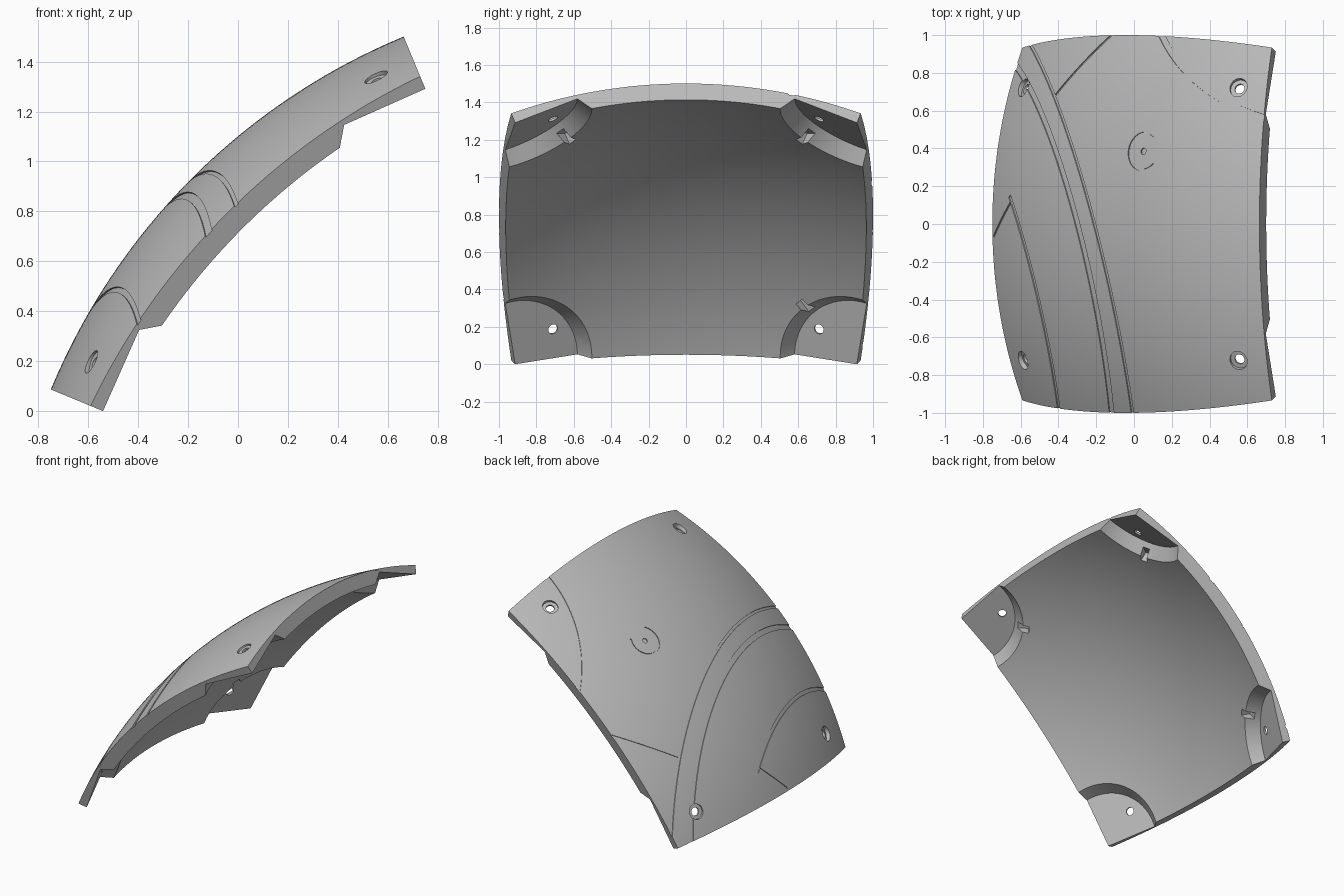
import bpy, bmesh, math
from mathutils import Vector, Matrix

if "Cube" in bpy.data.objects:
    bpy.data.objects.remove(bpy.data.objects["Cube"], do_unlink=True)

# Spherical shell: the patch spans 45 degrees both ways about its sphere centre
R, R_IN, HALF = 2.613, 2.519, math.radians(22.5)
CENTRE = Vector((1.664, 0, -0.9135))
N = Vector((-1, 0, 1)).normalized()
U = Vector((1, 0, 1)).normalized()
V = Vector((0, 1, 0))


def direction(n, u, v):
    return N * n + U * u + V * v


def on_sphere(x, y):
    dx = x - CENTRE.x
    return Vector((dx, y, math.sqrt(R * R - dx * dx - y * y)))


def make_object(name, bm):
    bmesh.ops.recalc_face_normals(bm, faces=bm.faces)
    mesh = bpy.data.meshes.new(name)
    bm.to_mesh(mesh)
    bm.free()
    obj = bpy.data.objects.new(name, mesh)
    bpy.context.collection.objects.link(obj)
    return obj


# Curved panel
def build_panel(steps=56):
    bm = bmesh.new()
    layers = []
    for radius in (R, R_IN):
        rows = []
        for i in range(steps + 1):
            a = math.tan(HALF * (2 * i / steps - 1))
            row = []
            for j in range(steps + 1):
                b = math.tan(HALF * (2 * j / steps - 1))
                row.append(bm.verts.new(CENTRE + direction(1, a, b).normalized() * radius))
            rows.append(row)
        layers.append(rows)
    for g in layers:
        for i in range(steps):
            for j in range(steps):
                bm.faces.new((g[i][j], g[i + 1][j], g[i + 1][j + 1], g[i][j + 1]))
    o, k = layers
    for e in (0, steps):
        for i in range(steps):
            bm.faces.new((o[i][e], o[i + 1][e], k[i + 1][e], k[i][e]))
            bm.faces.new((o[e][i], o[e][i + 1], k[e][i + 1], k[e][i]))
    return make_object("curved_panel", bm)


panel = build_panel()


def cut(cutter):
    cutter.hide_render = True
    mod = panel.modifiers.new("cut", 'BOOLEAN')
    mod.operation, mod.solver, mod.object = 'DIFFERENCE', 'EXACT', cutter
    bpy.context.view_layer.objects.active = panel
    bpy.ops.object.modifier_apply(modifier=mod.name)
    bpy.data.objects.remove(cutter, do_unlink=True)


def cone_cut(name, base, axis, r_base, r_top, depth, segments=40):
    bm = bmesh.new()
    turn = axis.to_track_quat('Z', 'Y').to_matrix().to_4x4()
    bmesh.ops.create_cone(bm, cap_ends=True, segments=segments, radius1=r_base,
                          radius2=r_top, depth=depth,
                          matrix=Matrix.Translation(base + axis * depth / 2) @ turn)
    cut(make_object(name, bm))


# Corner pockets with flat floors, bolt holes and small relief notches
for su in (-1, 1):
    for sv in (-1, 1):
        axis = direction(1, 0.457 * su, 0.457 * sv).normalized()
        corner = CENTRE + direction(2.205, 0.913 * su, 0.913 * sv)
        cone_cut("pocket_cutter", corner - axis * 0.15, axis, 0.45, 0.36, 0.15, 96)
        seat = CENTRE + direction(2.35, 0.794 * su, 0.71 * sv)
        cone_cut("bolt_hole_cutter", seat - axis * 0.1, axis, 0.027, 0.027, 0.3)
        cone_cut("counterbore_cutter", seat + axis * 0.014, axis, 0.05, 0.05, 0.2)
        if su > 0 or sv > 0:
            inward = direction(0.543, -0.594 * su, -0.594 * sv).normalized()
            side = axis.cross(inward)
            basis = Matrix((inward, side, axis)).transposed().to_4x4()
            bm = bmesh.new()
            bmesh.ops.create_cube(bm, size=1, matrix=Matrix.Translation(
                corner + inward * 0.40 - axis * 0.085) @ basis
                @ Matrix.Diagonal((0.11, 0.05, 0.10, 1)))
            cut(make_object("notch_cutter", bm))


# Shallow channels swept round circles lying on the outer surface
def channel(start, axis, angle, width, overrun=0.0, depth=0.006):
    hub = axis * axis.dot(start)
    steps = 40
    bm = bmesh.new()
    rings = []
    for i in range(steps + 1):
        t = angle * (-overrun + (1 + 2 * overrun) * i / steps)
        spoke = Matrix.Rotation(t, 3, axis) @ (start - hub)
        up = (hub + spoke).normalized()
        side = axis.cross(spoke).cross(up).normalized() * width / 2
        rings.append([bm.verts.new(CENTRE + up * r + side * s) for r, s in
                      ((R - depth, -1), (R - depth, 1), (R + 0.02, 1), (R + 0.02, -1))])
    for a, b in zip(rings, rings[1:]):
        for k in range(4):
            m = (k + 1) % 4
            bm.faces.new((a[k], a[m], b[m], b[k]))
    bm.faces.new(rings[0])
    bm.faces.new(rings[-1])
    cut(make_object("channel_cutter", bm))


def channel_through(a, b, width, mid=None, overrun=0.0):
    p, q = on_sphere(*a), on_sphere(*b)
    if mid:
        m = on_sphere(*mid)
        axis = (m - p).cross(q - m).normalized()
    else:
        axis = p.cross(q).normalized()
    hub = axis * axis.dot(p)
    channel(p, axis, (p - hub).angle(q - hub), width, overrun)


channel_through((-0.55, 0.95), (-0.01, -0.99), 0.018, (-0.21, 0.0), 0.06)
channel_through((-0.62, 0.83), (-0.12, -0.99), 0.036, (-0.30, 0.0), 0.06)
channel_through((-0.65, 0.12), (-0.40, -0.97), 0.024, (-0.50, -0.43), 0.03)
channel_through((-0.65, 0.12), (-0.74, -0.06), 0.012, None, 0.04)
channel_through((-0.41, 0.69), (-0.13, 0.99), 0.012, None, 0.05)
channel_through((0.15, 0.99), (0.68, 0.565), 0.034, (0.36, 0.73), 0.05)

# Broken ring mark with a small dimple
spot = on_sphere(0.05, 0.385)
up = spot.normalized()
edge = Matrix.Rotation(0.1 / R, 3, up.cross(Vector((1, 1, 0))).normalized()) @ spot
channel(edge, up, 4.6, 0.01)
cone_cut("dimple_cutter", CENTRE + up * (R - 0.008), up, 0.017, 0.017, 0.05, 20)

# Grey finish
grey = bpy.data.materials.new("plain_grey")
grey.use_nodes = True
colour = (0.5, 0.5, 0.5, 1)
grey.diffuse_color = colour
grey.node_tree.nodes["Principled BSDF"].inputs["Base Color"].default_value = colour
panel.data.materials.clear()
panel.data.materials.append(grey)
for poly in panel.data.polygons:
    poly.material_index = 0

bpy.ops.object.select_all(action='DESELECT')
panel.select_set(True)
bpy.context.view_layer.objects.active = panel
bpy.ops.object.shade_smooth_by_angle(angle=math.radians(30))
